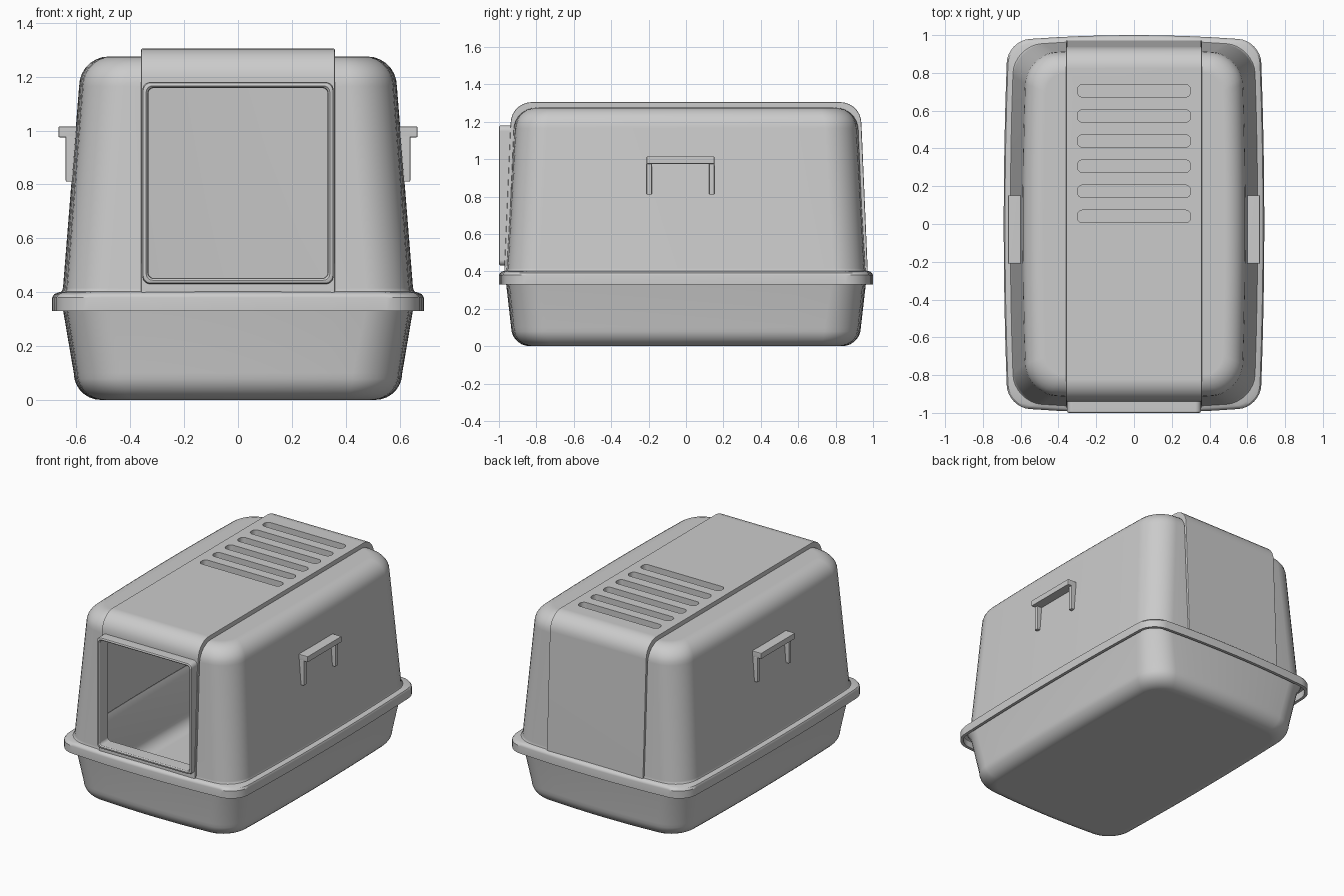
import bpy, bmesh, math
from mathutils import Matrix, Vector

if "Cube" in bpy.data.objects:
    bpy.data.objects.remove(bpy.data.objects["Cube"])

grey = bpy.data.materials.new("light_grey_plastic")
grey.use_nodes = True
COLOUR = (0.6, 0.6, 0.6, 1)
grey.diffuse_color = COLOUR
grey.node_tree.nodes["Principled BSDF"].inputs["Base Color"].default_value = COLOUR


def make_object(name, bm):
    mesh = bpy.data.meshes.new(name)
    bm.to_mesh(mesh)
    bm.free()
    mesh.materials.append(grey)
    ob = bpy.data.objects.new(name, mesh)
    bpy.context.collection.objects.link(ob)
    return ob


def ring(hx, hy, r, bow, arc=8, straight=8):
    """Rounded rectangle, counter-clockwise, with sides bowed slightly outward."""
    corners = []
    for k, (sx, sy) in enumerate([(1, 1), (-1, 1), (-1, -1), (1, -1)]):
        c = Vector((sx * (hx - r), sy * (hy - r)))
        angles = [(k + i / arc) * math.pi / 2 for i in range(arc + 1)]
        corners.append([c + r * Vector((math.cos(a), math.sin(a))) for a in angles])
    pts = []
    for k in range(4):
        pts += corners[k]
        a, b = corners[k][-1], corners[(k + 1) % 4][0]
        pts += [a.lerp(b, i / straight) for i in range(1, straight)]
    return [(p.x * (1 - bow * (p.y / hy) ** 2), p.y * (1 - bow * (p.x / hx) ** 2)) for p in pts]


def loft(name, sections, bow=0.0, bottom=False, top=False, closed=False):
    """Skin through sections given as (half x, half y, corner radius, z)."""
    bm = bmesh.new()
    rows = [[bm.verts.new((x, y, z)) for x, y in ring(hx, hy, r, bow)]
            for hx, hy, r, z in sections]
    pairs = list(zip(rows, rows[1:])) + ([(rows[-1], rows[0])] if closed else [])
    for low, high in pairs:
        n = len(low)
        for i in range(n):
            j = (i + 1) % n
            bm.faces.new((low[i], low[j], high[j], high[i]))
    if bottom:
        bm.faces.new(rows[0][::-1])
    if top:
        bm.faces.new(rows[-1])
    return make_object(name, bm)


def apply(ob, kind, **settings):
    mod = ob.modifiers.new(kind, kind)
    for key, value in settings.items():
        setattr(mod, key, value)
    bpy.context.view_layer.objects.active = ob
    bpy.ops.object.modifier_apply(modifier=mod.name)


def finish(ob):
    bpy.ops.object.select_all(action='DESELECT')
    ob.select_set(True)
    bpy.context.view_layer.objects.active = ob
    bpy.ops.object.shade_smooth_by_angle(angle=math.radians(32))
    apply(ob, 'WEIGHTED_NORMAL', keep_sharp=True)


def quarter(radius, steps=7):
    """Inset and rise of a rounded edge."""
    for i in range(steps + 1):
        a = i / steps * math.pi / 2
        yield radius * (1 - math.cos(a)), radius * math.sin(a)


BOW = 0.03
WALL = 0.02

# Tray: rounded bottom edge, flared sides, open top
sections = [(0.61 - i, 0.935 - i, 0.17 - 0.6 * i, 0.1 - rise)
            for i, rise in quarter(0.1)][::-1]
sections += [(0.65, 0.962, 0.16, 0.335), (0.665, 0.975, 0.15, 0.375)]
tray = loft("tray", sections, BOW, bottom=True)
apply(tray, 'SOLIDIFY', thickness=WALL, offset=-1)

# Hood: overhanging rim, tapered walls, rounded roof
sections = [(0.69, 1.0, 0.12, 0.33), (0.69, 1.0, 0.12, 0.38),
            (0.683, 0.993, 0.12, 0.392), (0.67, 0.985, 0.13, 0.398),
            (0.655, 0.972, 0.15, 0.402), (0.65, 0.968, 0.16, 0.415)]
sections += [(0.59 - i, 0.925 - i, 0.16 - 0.6 * i, 1.165 + rise)
             for i, rise in quarter(0.11)]
hood = loft("hood", sections, BOW, top=True)
apply(hood, 'SOLIDIFY', thickness=WALL, offset=-1)

# Raised band running over the hood from front to back
half = [(0.972, 0.395)] + [(0.938 - i, 1.19 + rise) for i, rise in quarter(0.115)]
outer = half + [(-y, z) for y, z in reversed(half)]
inner = [(y * 0.98, z - (0.035 if z > 0.5 else 0)) for y, z in reversed(outer)]
bm = bmesh.new()
face = bm.faces.new([bm.verts.new((-0.36, y, z)) for y, z in outer + inner])
new = bmesh.ops.extrude_face_region(bm, geom=[face])["geom"]
bmesh.ops.translate(bm, vec=(0.72, 0, 0),
                    verts=[v for v in new if isinstance(v, bmesh.types.BMVert)])
bmesh.ops.recalc_face_normals(bm, faces=bm.faces)
band = make_object("roof_band", bm)
apply(band, 'BEVEL', width=0.006, segments=2, limit_method='ANGLE', angle_limit=math.radians(60))

# Entrance and vent slots cut through hood and band
TO_FRONT = Matrix.Translation((0, 0, 0.805)) @ Matrix.Rotation(math.pi / 2, 4, 'X')
cutters = [loft("entrance_cutter", [(0.34, 0.362, 0.025, z) for z in (0.7, 1.1)],
                bottom=True, top=True)]
cutters[0].data.transform(TO_FRONT)
for k in range(6):
    slot = loft("vent_cutter", [(0.30, 0.033, 0.028, z) for z in (1.1, 1.4)],
                bottom=True, top=True)
    slot.data.transform(Matrix.Translation((0, 0.04 + 0.133 * k, 0)))
    cutters.append(slot)
for cutter in cutters:
    cutter.hide_render = True
    for ob in (hood, band):
        apply(ob, 'BOOLEAN', operation='DIFFERENCE', solver='EXACT', object=cutter)
for cutter in cutters:
    bpy.data.objects.remove(cutter)

# Entrance frame standing out from the front wall
steps = [(0, 0.91), (0, 0.99), (0.003, 0.997), (0.009, 1.0), (0.014, 1.0),
         (0.02, 0.994), (0.022, 0.985), (0.022, 0.91)]
frame = loft("entrance_frame", [(0.355 - i, 0.375 - i, 0.03 - 0.4 * i, d) for i, d in steps],
             closed=True)
frame.data.transform(TO_FRONT)

# Side handles: a grip bar on two legs
parts = [tray, hood, band, frame]


def box(name, low, high):
    low, high = Vector(low), Vector(high)
    bm = bmesh.new()
    bmesh.ops.create_cube(bm, size=1)
    bmesh.ops.scale(bm, vec=high - low, verts=bm.verts)
    bmesh.ops.translate(bm, vec=(low + high) / 2, verts=bm.verts)
    ob = make_object(name, bm)
    apply(ob, 'BEVEL', width=0.005, segments=2)
    parts.append(ob)


for side, s in (("left", 1), ("right", -1)):
    def span(a, b):
        return sorted((s * a, s * b))
    x0, x1 = span(0.59, 0.667)
    box(side + "_handle_bar", (x0, -0.21, 0.975), (x1, 0.152, 1.015))
    x0, x1 = span(0.59, 0.64)
    for place, y in (("front", -0.21), ("back", 0.124)):
        box(f"{side}_handle_{place}_leg", (x0, y, 0.81), (x1, y + 0.028, 0.98))

for ob in parts:
    finish(ob)
